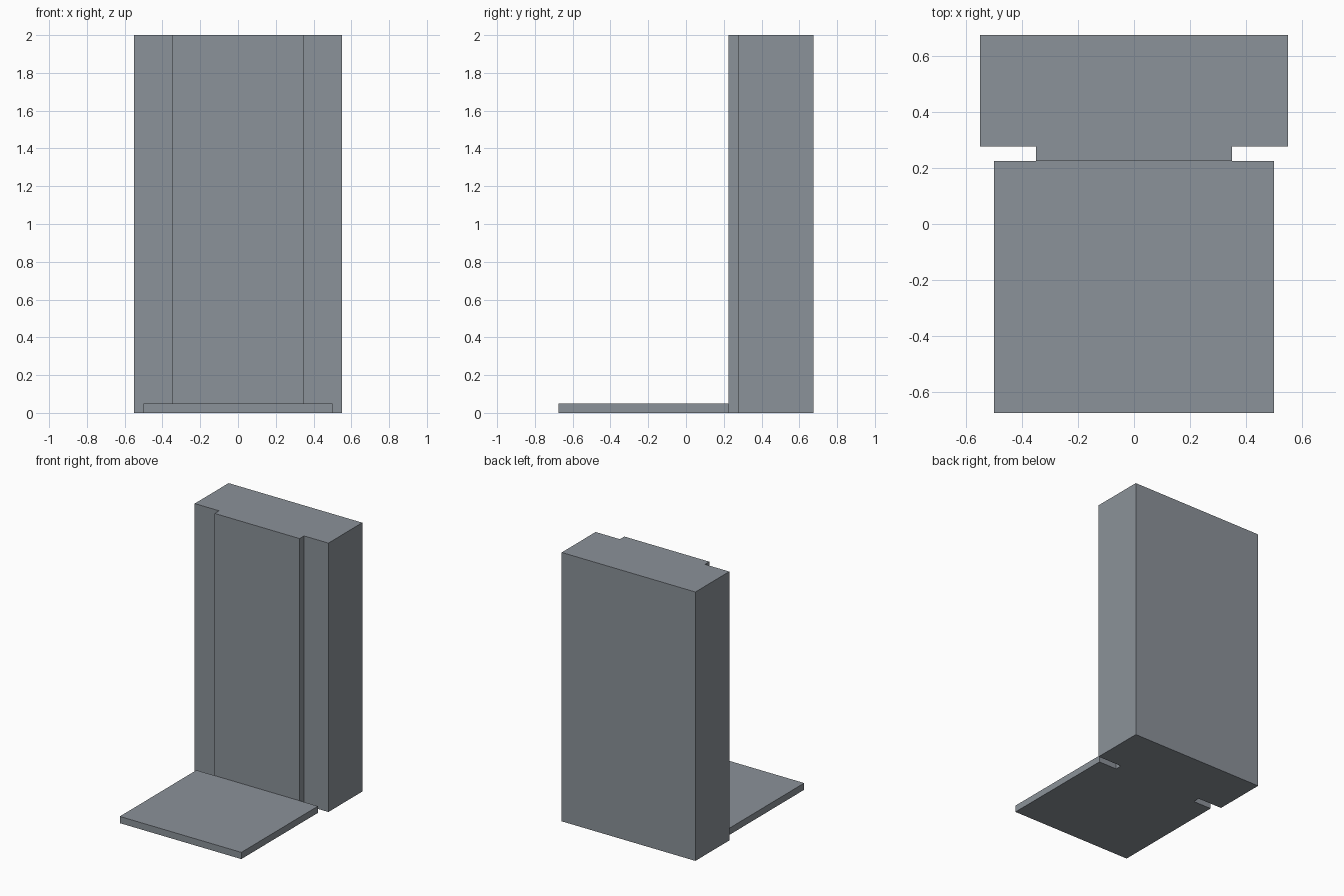
import bpy, bmesh

if "Cube" in bpy.data.objects:
    bpy.data.objects.remove(bpy.data.objects["Cube"])

grey = bpy.data.materials.new("slate_grey")
grey.diffuse_color = (0.258, 0.287, 0.319, 1.0)
grey.use_nodes = True
grey.node_tree.nodes["Principled BSDF"].inputs["Base Color"].default_value = grey.diffuse_color


def extrude_profile(name, points, height):
    """Extrude a closed plan outline (counter-clockwise) up from z = 0."""
    bm = bmesh.new()
    base = bm.faces.new([bm.verts.new((x, y, 0)) for x, y in points])
    top = bmesh.ops.extrude_face_region(bm, geom=[base], use_keep_orig=True)
    verts = [v for v in top["geom"] if isinstance(v, bmesh.types.BMVert)]
    bmesh.ops.translate(bm, verts=verts, vec=(0, 0, height))
    bmesh.ops.recalc_face_normals(bm, faces=bm.faces)
    mesh = bpy.data.meshes.new(name)
    bm.to_mesh(mesh)
    bm.free()
    mesh.materials.append(grey)
    obj = bpy.data.objects.new(name, mesh)
    bpy.context.collection.objects.link(obj)
    return obj


def mirrored(half):
    """Complete a right-hand half outline across x = 0."""
    return half + [(-x, y) for x, y in reversed(half)]


# Upright block with the raised centre panel on its front
extrude_profile("upright_block",
                mirrored([(0.35, 0.225), (0.35, 0.277), (0.55, 0.277), (0.55, 0.675)]), 2.0)

# Thin floor plate in front of the panel
extrude_profile("floor_plate", mirrored([(0.5, -0.675), (0.5, 0.225)]), 0.05)
